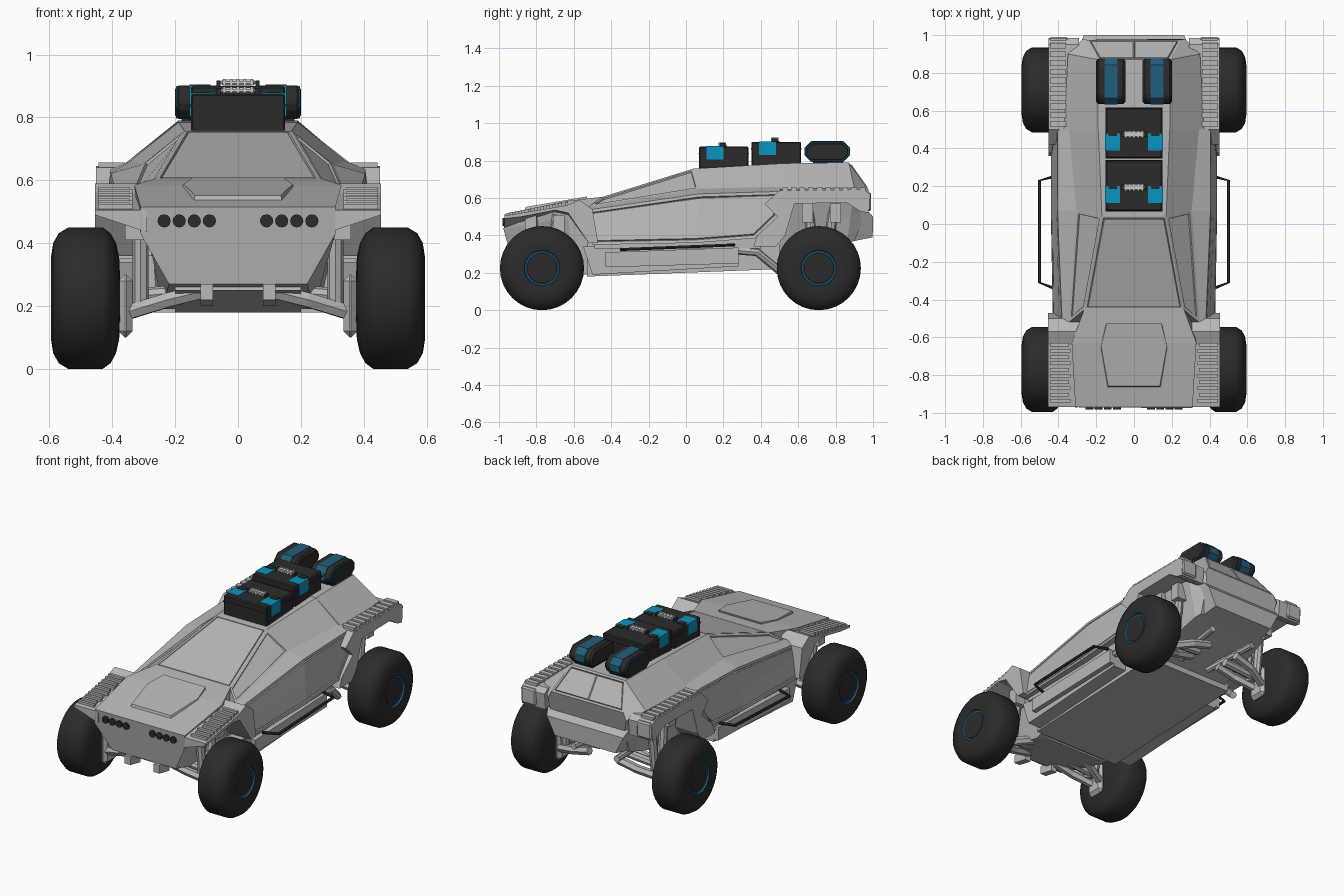
import bpy, bmesh, math
from mathutils import Vector

cube = bpy.data.objects.get("Cube")
if cube:
    bpy.data.objects.remove(cube)


def material(name, r, g, b):
    mat = bpy.data.materials.new(name)
    mat.use_nodes = True
    mat.diffuse_color = (r, g, b, 1)
    mat.node_tree.nodes["Principled BSDF"].inputs["Base Color"].default_value = (r, g, b, 1)
    return mat


GREY = material("body grey", .48, .48, .48)
METAL = material("handle grey", .6, .6, .6)
BLACK = material("rubber black", .024, .024, .024)
BLUE = material("bright blue", .003, .3, .52)
NAVY = material("deep blue", .015, .11, .2)


def build(name, verts, faces, mats, mirror=False, edit=None, bevel=0):
    """Make a closed mesh object, optionally edited, bevelled and mirrored."""
    mesh = bpy.data.meshes.new(name)
    mesh.from_pydata(verts, [], faces)
    for mat in mats:
        mesh.materials.append(mat)
    bm = bmesh.new()
    bm.from_mesh(mesh)
    bmesh.ops.recalc_face_normals(bm, faces=bm.faces)
    if edit:
        edit(bm)
    bm.to_mesh(mesh)
    bm.free()
    obj = bpy.data.objects.new(name, mesh)
    bpy.context.collection.objects.link(obj)
    if bevel:
        mod = obj.modifiers.new("edge bevel", 'BEVEL')
        mod.width = bevel
        mod.segments = 1
    if mirror:
        obj.modifiers.new("mirror", 'MIRROR')
    return obj


def bridge(rings):
    """Faces joining equal sized rings of vertices, with end caps."""
    n = len(rings[0])
    verts = [v for ring in rings for v in ring]
    faces = [(r * n + i, r * n + (i + 1) % n, (r + 1) * n + (i + 1) % n, (r + 1) * n + i)
             for r in range(len(rings) - 1) for i in range(n)]
    return verts, faces + [tuple(range(n)), tuple(range(len(verts) - n, len(verts)))]


def loft(name, sections, edit=None):
    """Symmetric hull through half sections."""
    rings = [s + [(-x, y, z) for x, y, z in reversed(s)] for s in sections]
    return build(name, *bridge(rings), [GREY], edit=edit)


def prism(name, outline, inner, outer, mat=GREY, mirror=True, bevel=0):
    """Side outline (y, z) extruded across x."""
    rings = [[(x, y, z) for y, z in outline] for x in (inner, outer)]
    return build(name, *bridge(rings), [mat], mirror, bevel=bevel)


def box(name, x, y, z, mat=GREY, mirror=True, bevel=0):
    outline = [(y[0], z[0]), (y[1], z[0]), (y[1], z[1]), (y[0], z[1])]
    return prism(name, outline, x[0], x[1], mat, mirror, bevel)


def rod(name, path, radius, mat=GREY, sides=8, mirror=True):
    """Round bar that follows a path of points."""
    path = [Vector(p) for p in path]
    rings = []
    for i, p in enumerate(path):
        d = (path[min(i + 1, len(path) - 1)] - path[max(i - 1, 0)]).normalized()
        u = d.orthogonal().normalized()
        if abs(d.z) < .9:
            u = d.cross(Vector((0, 0, 1))).normalized()
        w = d.cross(u)
        rings.append([p + radius * (u * math.cos(a) + w * math.sin(a))
                      for a in (math.tau * k / sides for k in range(sides))])
    return build(name, *bridge(rings), [mat], mirror)


def groove(bm, faces, margin):
    """Frame a panel with a narrow sunken seam."""
    bmesh.ops.inset_region(bm, faces=faces, thickness=margin, use_even_offset=True)
    bmesh.ops.inset_region(bm, faces=faces, thickness=.004, depth=-.007)
    bmesh.ops.inset_region(bm, faces=faces, thickness=.004, depth=.007)


# Cabin: windshield, side windows and doors are seamed panels
def cabin_panels(bm):
    def pick(rule):
        return [f for f in bm.faces if rule(f.calc_center_median(), f.normal)]
    shield = pick(lambda c, n: abs(n.x) < .1 and n.z > .5 and c.y < 0)
    doors = [pick(lambda c, n: c.x * s > .38 and n.x * s > .6 and c.z < .6) for s in (-1, 1)]
    glass = pick(lambda c, n: .2 < abs(c.x) < .31 and n.z > .4 and c.y < 0)
    groove(bm, shield, .01)
    for door in doors:
        groove(bm, door, .016)
    for f in glass:
        bmesh.ops.inset_region(bm, faces=[f], thickness=.014, use_even_offset=True)
        bmesh.ops.inset_region(bm, faces=[f], thickness=.004, depth=-.008)


loft("cabin", [
    [(.26, -.45, .605), (.345, -.52, .553), (.38, -.53, .535), (.398, -.54, .47), (.43, -.5, .35)],
    [(.17, .04, .757), (.305, .07, .65), (.405, .07, .622), (.424, .06, .48), (.44, .05, .36)],
    [(.19, .52, .785), (.345, .51, .66), (.405, .5, .635), (.424, .49, .5), (.44, .37, .385)]],
    cabin_panels)

# Nose with hood and tapering chin
loft("nose", [
    [(.31, -.97, .515), (.31, -.975, .43), (.22, -.93, .27)],
    [(.33, -.63, .585), (.30, -.63, .5), (.24, -.6, .19)],
    [(.26, -.44, .607), (.30, -.44, .5), (.28, -.44, .19)]])

# Raised hood panel with sloping edges
hood = [(.145, -.87), (.185, -.66), (.155, -.54)]
loft("hood_panel", [[(x * .94, y + .012, .7 + y * .17), (x, y, .66 + y * .17)] for x, y in hood])


# Tail with a seamed rear window
def tail_panels(bm):
    groove(bm, [f for f in bm.faces if f.normal.y > .4 and f.normal.z > .3
                and abs(f.calc_center_median().x) < .05], .012)


loft("tail", [
    [(.19, .5, .785), (.37, .5, .645), (.30, .5, .4), (.28, .45, .24)],
    [(.19, .87, .79), (.35, .9, .655), (.30, .88, .5), (.25, .86, .36)],
    [(.25, .975, .645), (.27, .98, .6), (.26, .975, .54), (.24, .9, .37)]], tail_panels)
rod("rear_window_seam", [(0, .88, .778), (0, .968, .655)], .004, sides=4, mirror=False)
loft("rear_bumper", [
    [(.29, .85, .52), (.23, .85, .365)],
    [(.28, .965, .54), (.22, .9, .37)],
    [(.265, 1, .5), (.21, .998, .39)]])

# Fenders with raised slats; the front arch lifts towards its outer edge
arch = [(-.97, .505), (-.64, .56), (-.57, .59), (-.5, .54), (-.47, .36), (-.52, .36),
        (-.63, .51), (-.7, .525), (-.88, .47), (-.97, .435)]
lift = [0] * 6 + [.01, .01, .03, .055]
build("front_fender", *bridge([
    [(.29, y, z) for y, z in arch],
    [(.455, y, z + up) for (y, z), up in zip(arch, lift)]]), [GREY], True)
prism("rear_fender", [(.42, .57), (.5, .64), (.95, .645), (.985, .62), (.975, .52), (.93, .53),
                      (.86, .575), (.58, .57), (.53, .4), (.48, .34), (.36, .34), (.38, .4),
                      (.49, .5)], .29, .452)
for i in range(10):
    y = -.945 + i * .033
    z = .512 + i * .006
    box("front_slat", (.335 + .01 * (i % 2), .445), (y, y + .018), (z - .02, z + .012))
    y = .515 + i * .046
    box("rear_slat", (.36, .444), (y, y + .03), (.63, .657))
box("rear_corner", (.35, .45), (.95, .99), (.53, .63), bevel=.008)

# Headlights
for i in range(4):
    x = .091 + i * .048
    rod("headlight", [(x, -.95, .471), (x, -.982, .471)], .021, BLACK, 12)

# Underbody and sills
prism("under_tray", [(-.53, .18), (.5, .22), (.5, .36), (-.53, .36)], -.3, .3, mirror=False)
prism("sill", [(-.55, .34), (-.5, .19), (.28, .235), (.28, .35)], .29, .39)
prism("sill_step", [(-.43, .31), (-.43, .23), (.28, .25), (.28, .335)], .38, .42)
box("door_floor", (0, .4), (-.49, .4), (.33, .39))
rod("rear_brace", [(.38, .27, .32), (.38, .38, .31), (.34, .5, .21)], .022)
rod("side_bar", [(.41, -.345, .325), (.5, -.31, .326), (.5, .23, .348), (.41, .255, .35)],
    .009, BLACK, 6)
prism("front_skid", [(-.9, .25), (-.88, .27), (-.55, .24), (-.55, .18)], 0, .2)
prism("front_tow_lug", [(-.95, .22), (-.95, .27), (-.85, .27), (-.85, .2)], .08, .12)
rod("exhaust", [(.1, .55, .27), (.13, .7, .29), (.15, .9, .3)], .02)

# Wheels, hubs and suspension
TYRE = [(.375, .06), (.378, .13), (.388, .175), (.405, .206), (.43, .225), (.54, .225),
        (.57, .207), (.588, .175), (.595, .13), (.592, .095), (.582, .092), (.582, .083), (.586, .08)]
SEGMENTS = 32


def paint_ring(bm):
    for f in bm.faces:
        c = f.calc_center_median()
        if c.x > .58 and .08 < math.hypot(c.y, c.z) < .0945:
            f.material_index = 1


for end, y, mount in (("front", -.77, .51), ("rear", .71, .57)):
    turns = [math.tau * k / SEGMENTS for k in range(SEGMENTS)]
    rings = [[(x, r * math.cos(a), r * math.sin(a)) for a in turns] for x, r in TYRE]
    wheel = build(end + "_wheel", *bridge(rings), [BLACK, NAVY], True, paint_ring)
    wheel.location = (0, y, .225)
    for p in wheel.data.polygons:
        p.use_smooth = True
    wheel.data.set_sharp_from_angle(angle=math.radians(40))
    rod(end + "_axle", [(.1, y, .25), (.4, y, .225)], .025)
    box(end + "_knuckle", (.335, .38), (y - .06, y + .06), (.1, .3), bevel=.02)
    for s in (-.06, .09):
        rod(end + "_lower_arm", [(.1, y + s * 1.1, .25), (.22, y + s, .22), (.35, y + s * .4, .18)], .026, sides=6)
        rod(end + "_shock", [(.31, y + s * .4, .2), (.31, y + s * .9, mount)], .026)
        box(end + "_shock_mount", (.28, .36), (y + s - .03, y + s + .03), (mount - .1, mount))

# Cargo cases with latches and handles
for y, base, top in ((.07, .745, .875), (.35, .765, .9)):
    box("cargo_case", (-.15, .15), (y, y + .265), (base, top), BLACK, False, .006)
    box("case_lid_rim", (-.152, .152), (y - .003, y + .268), (top - .04, top - .034), BLACK, False)
    box("case_latch", (.075, .1535), (y + .04, y + .13), (top - .07, top + .002), BLUE)
    box("latch_clip", (.09, .135), (y + .115, y + .15), (top - .01, top + .005), BLACK)
    h = y + .125
    box("case_handle", (-.055, .055), (h - .018, h + .018), (top + .002, top + .02), METAL, False, .006)
    for k in range(5):
        x = -.044 + k * .022
        box("handle_rib", (x - .004, x + .004), (h - .02, h + .02), (top + .002, top + .023), METAL, False)
    box("handle_post", (.055, .068), (h - .014, h + .014), (top - .01, top + .018), BLACK)


# Fuel canisters with a coloured band and outer trim
def octagon(y, z, cut):
    (a, b), (c, d) = y, z
    return [(a + cut, c), (b - cut, c), (b, c + cut), (b, d - cut),
            (b - cut, d), (a + cut, d), (a, d - cut), (a, c + cut)]


prism("canister", octagon((.635, .875), (.795, .902), .035), .045, .2, BLACK, bevel=.012)
prism("canister_band", octagon((.633, .877), (.793, .904), .035), .088, .155, NAVY)
prism("canister_trim", octagon((.637, .873), (.797, .9), .035), .192, .197, NAVY)
box("canister_cradle", (.06, .18), (.68, .84), (.77, .8), BLACK)
